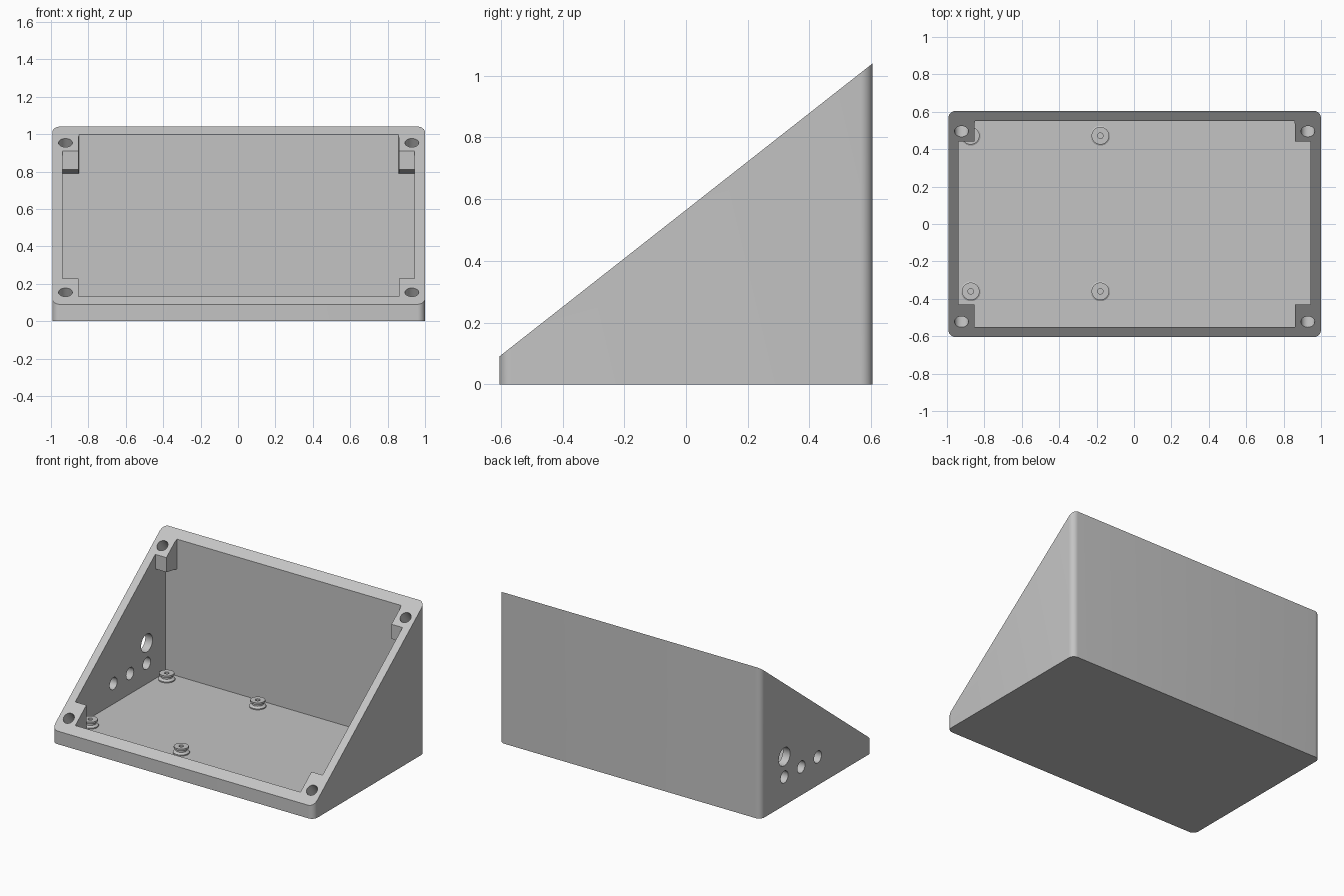
import bpy, bmesh, math
from mathutils import Matrix, Vector

if "Cube" in bpy.data.objects:
    bpy.data.objects.remove(bpy.data.objects["Cube"])

grey = bpy.data.materials.new("plain_grey")
grey.use_nodes = True
colour = (0.55, 0.55, 0.55, 1)
grey.diffuse_color = colour
grey.node_tree.nodes["Principled BSDF"].inputs["Base Color"].default_value = colour

MID = 0.0035                 # centre of the case in x
HALF_X, HALF_Y = 0.9965, 0.605
WALL = 0.055
FRONT_H, BACK_H = 0.09, 1.04
PITCH = math.atan2(BACK_H - FRONT_H, 2 * HALF_Y)
SLOPE_NORMAL = Vector((0, -math.sin(PITCH), math.cos(PITCH)))


def finish(bm, name):
    bmesh.ops.recalc_face_normals(bm, faces=bm.faces)
    mesh = bpy.data.meshes.new(name)
    bm.to_mesh(mesh)
    bm.free()
    mesh.materials.append(grey)
    obj = bpy.data.objects.new(name, mesh)
    bpy.context.collection.objects.link(obj)
    return obj


def prism(name, points, z0, z1, cut=None):
    """Extrude an outline upwards; optionally trim it with a plane."""
    bm = bmesh.new()
    face = bm.faces.new([bm.verts.new((x, y, z0)) for x, y in points])
    top = bmesh.ops.extrude_face_region(bm, geom=[face])["geom"]
    bmesh.ops.translate(bm, vec=(0, 0, z1 - z0),
                        verts=[g for g in top if isinstance(g, bmesh.types.BMVert)])
    if cut:
        co, normal = cut
        res = bmesh.ops.bisect_plane(bm, geom=bm.verts[:] + bm.edges[:] + bm.faces[:],
                                     plane_co=co, plane_no=normal, clear_outer=True)
        edges = [g for g in res["geom_cut"] if isinstance(g, bmesh.types.BMEdge)]
        bmesh.ops.contextual_create(bm, geom=edges)
    return finish(bm, name)


def cylinder(name, centre, axis, radius, depth):
    bm = bmesh.new()
    turn = Vector((0, 0, 1)).rotation_difference(Vector(axis)).to_matrix().to_4x4()
    bmesh.ops.create_cone(bm, cap_ends=True, segments=32, radius1=radius, radius2=radius,
                          depth=depth, matrix=Matrix.Translation(centre) @ turn)
    return finish(bm, name)


def subtract(target, cutter):
    mod = target.modifiers.new("cut", "BOOLEAN")
    mod.operation, mod.solver, mod.object = "DIFFERENCE", "EXACT", cutter
    bpy.context.view_layer.objects.active = target
    bpy.ops.object.modifier_apply(modifier=mod.name)
    bpy.data.objects.remove(cutter)


def smooth(obj):
    bpy.ops.object.select_all(action="DESELECT")
    obj.select_set(True)
    bpy.context.view_layer.objects.active = obj
    bpy.ops.object.shade_smooth_by_angle(angle=math.radians(30))


# Wedge case with rounded upright corners
R, STEPS = 0.04, 8
outline = []
for i, (sx, sy) in enumerate([(1, 1), (-1, 1), (-1, -1), (1, -1)]):
    for k in range(STEPS + 1):
        a = math.pi / 2 * (i + k / STEPS)
        outline.append((MID + sx * (HALF_X - R) + R * math.cos(a),
                        sy * (HALF_Y - R) + R * math.sin(a)))
case = prism("sloped_case", outline, 0, 1.5,
             cut=((0, -HALF_Y, FRONT_H), SLOPE_NORMAL))

# Cavity, notched around the two front screw posts
ix, iy = HALF_X - WALL, HALF_Y - WALL
post_x, post_y = 0.857, -0.43
right_half = [(post_x, -iy), (post_x, post_y), (ix, post_y), (ix, iy)]
loop = right_half + [(-x, y) for x, y in reversed(right_half)]
cavity = prism("cavity_cutter", [(MID + x, y) for x, y in loop], WALL, 1.5)

# Hanging screw blocks in the back corners, flared into the back wall
for s in (-1, 1):
    block = [(1.0, 0.44), (post_x, 0.44), (post_x, 0.53), (0.845, 0.6), (1.0, 0.6)]
    blk = prism("block_cutter", [(MID + s * x, y) for x, y in block], 0.7, 1.6,
                cut=((0, 0.44, 0.81), (0, -0.18, -1)))
    subtract(cavity, blk)
subtract(case, cavity)

# Screw holes square to the sloped rim
for s in (-1, 1):
    for y in (-0.523, 0.495):
        z = FRONT_H + (y + HALF_Y) * math.tan(PITCH)
        subtract(case, cylinder("screw_cutter", (MID + s * 0.926, y, z),
                                SLOPE_NORMAL, 0.037, 0.2))

# Cable holes through the right wall
for y, z, r in [(0.348, 0.335, 0.062), (0.348, 0.195, 0.041),
                (0.165, 0.195, 0.041), (-0.015, 0.195, 0.041)]:
    subtract(case, cylinder("cable_cutter", (-HALF_X, y, z), (1, 0, 0), r, 0.2))
smooth(case)

# Board standoffs: flared foot, narrow neck, flat cap with a pilot hole
profile = [(0.015, 0.05), (0.053, 0.05), (0.053, 0.062), (0.036, 0.072),
           (0.036, 0.085), (0.047, 0.088), (0.047, 0.1), (0.015, 0.1)]
for x, side in ((-0.873, "right"), (-0.18, "middle")):
    for y, end in ((-0.36, "front"), (0.472, "back")):
        bm = bmesh.new()
        verts = [bm.verts.new((r, 0, z)) for r, z in profile]
        edges = [bm.edges.new((verts[i - 1], verts[i])) for i in range(len(verts))]
        bmesh.ops.spin(bm, geom=verts + edges, cent=(0, 0, 0), axis=(0, 0, 1),
                       angle=math.tau, steps=32)
        bmesh.ops.remove_doubles(bm, verts=bm.verts, dist=1e-4)
        standoff = finish(bm, f"standoff_{end}_{side}")
        standoff.location = (x, y, 0)
        smooth(standoff)
